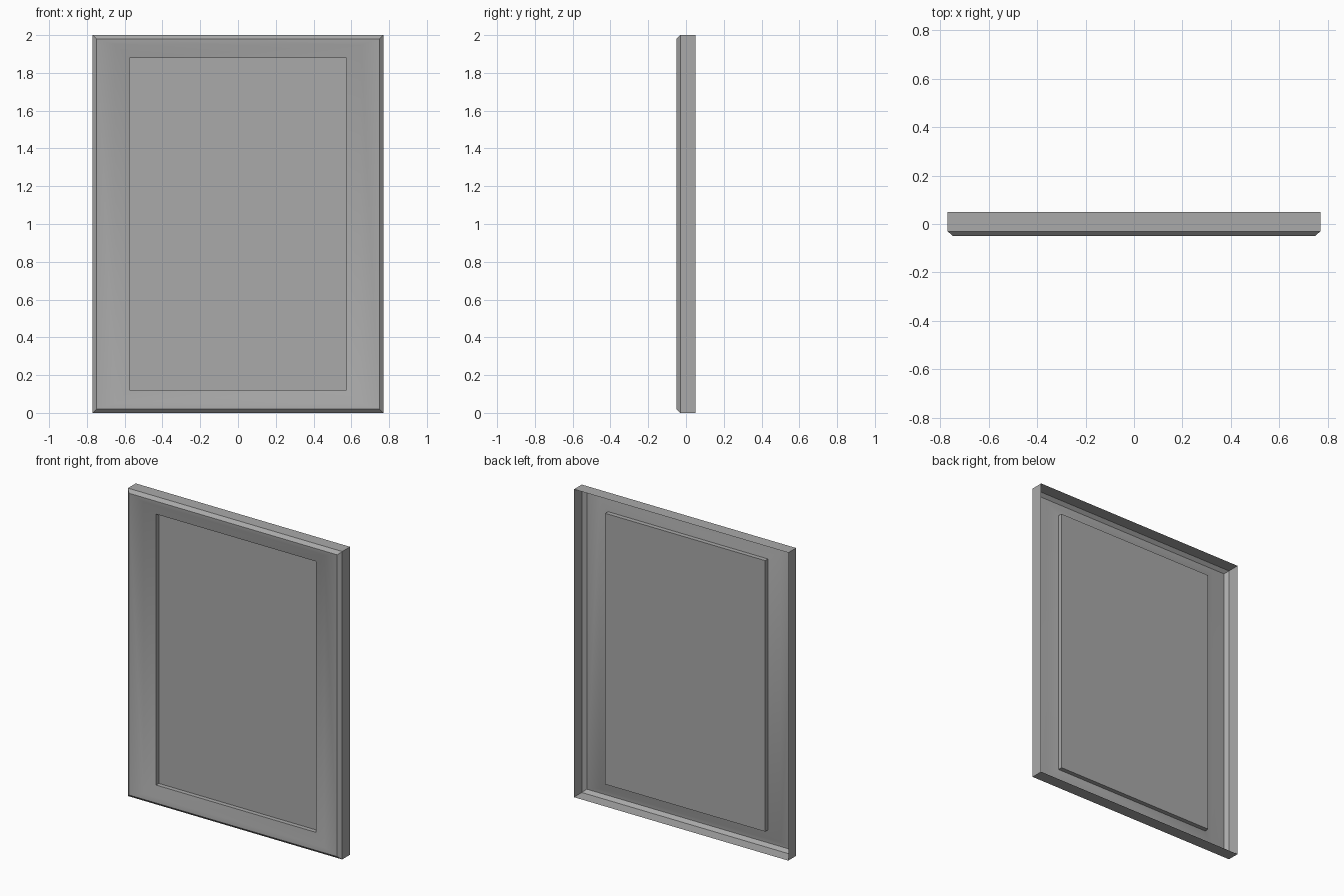
import bpy
import bmesh
from math import radians

cube = bpy.data.objects.get("Cube")
if cube:
    bpy.data.objects.remove(cube, do_unlink=True)

HALF_W, HEIGHT = 0.77, 2.0

grey = bpy.data.materials.new("neutral grey")
grey.use_nodes = True
colour = (0.4, 0.4, 0.4, 1)
grey.diffuse_color = colour
grey.node_tree.nodes["Principled BSDF"].inputs["Base Color"].default_value = colour


def add_loop(bm, inset_x, inset_z, y):
    """Rectangle of four vertices, inset from the outer border."""
    x, low, high = HALF_W - inset_x, inset_z, HEIGHT - inset_z
    return [bm.verts.new(co) for co in
            ((-x, y, low), (x, y, low), (x, y, high), (-x, y, high))]


def finish(bm, name):
    mesh = bpy.data.meshes.new(name)
    bm.to_mesh(mesh)
    bm.free()
    mesh.materials.append(grey)
    obj = bpy.data.objects.new(name, mesh)
    bpy.context.collection.objects.link(obj)
    return obj


# Moulding profile from the open back, over the bevel, down to the recess
profile = [
    (0, 0, 0.05),
    (0, 0, -0.03),
    (0.022, 0.02, -0.05),
    (0.12, 0.05, -0.042),
    (0.195, 0.12, -0.021),
    (0.195, 0.12, 0.008),
]

# Moulded frame, an open-backed shell
bm = bmesh.new()
loops = [add_loop(bm, *p) for p in profile]
for outer, inner in zip(loops, loops[1:]):
    for i in range(4):
        j = (i + 1) % 4
        bm.faces.new((outer[i], outer[j], inner[j], inner[i]))
frame = finish(bm, "moulded_frame")

# Smooth the curved slope, keeping bevel and recess edges sharp
bpy.ops.object.select_all(action='DESELECT')
frame.select_set(True)
bpy.context.view_layer.objects.active = frame
bpy.ops.object.shade_smooth_by_angle(angle=radians(30))

# Flat recessed panel
bm = bmesh.new()
bm.faces.new(add_loop(bm, *profile[-1]))
finish(bm, "recessed_panel")
